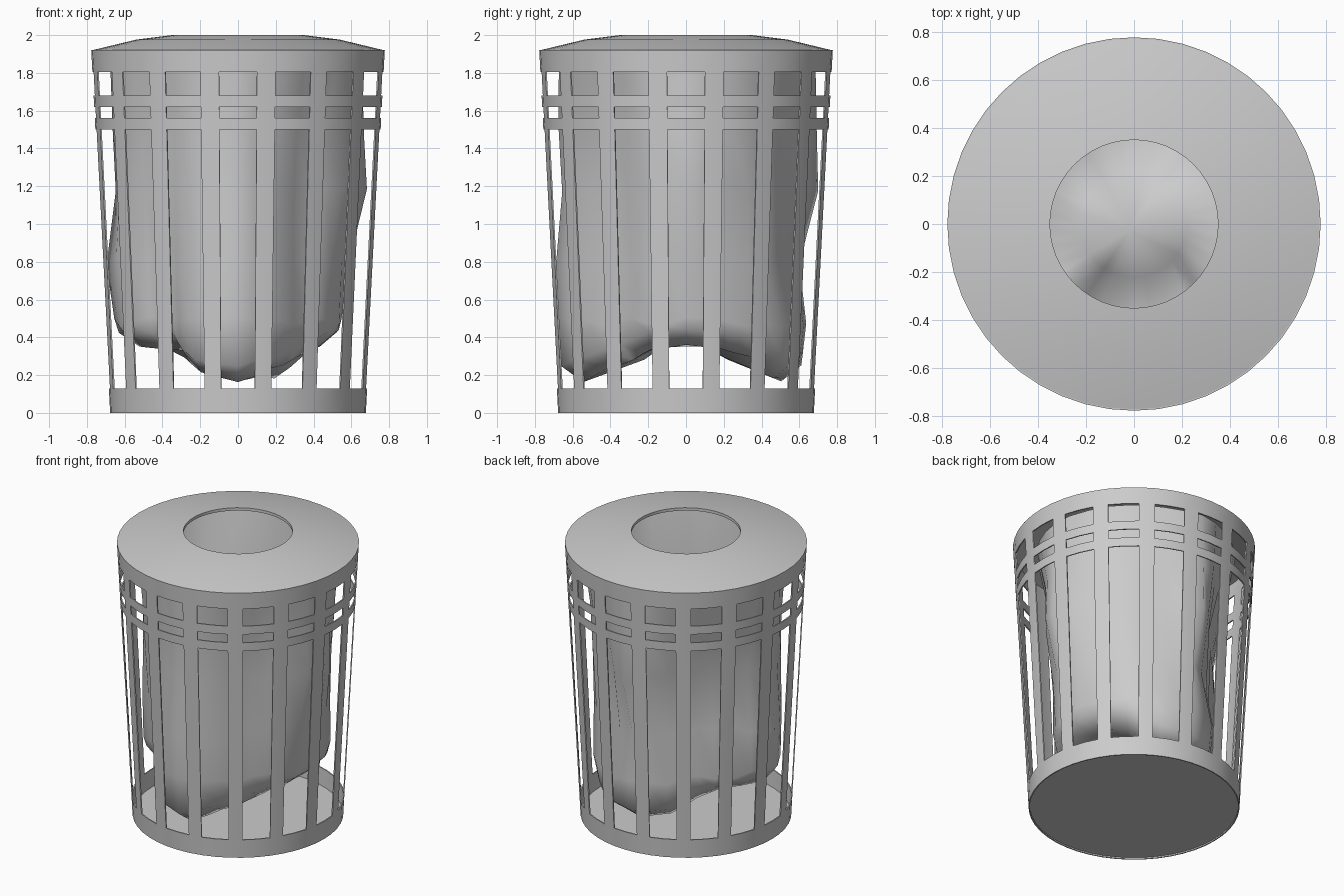
import bpy, bmesh, math, random
from math import sin, cos, tau

if "Cube" in bpy.data.objects:
    bpy.data.objects.remove(bpy.data.objects["Cube"])

random.seed(4)

def make(name, verts, faces, thickness=0.0, angle=35):
    me = bpy.data.meshes.new(name)
    me.from_pydata(verts, [], faces)
    bm = bmesh.new()
    bm.from_mesh(me)
    bmesh.ops.delete(bm, geom=[v for v in bm.verts if not v.link_faces], context='VERTS')
    bmesh.ops.recalc_face_normals(bm, faces=bm.faces[:])
    bm.to_mesh(me)
    bm.free()
    ob = bpy.data.objects.new(name, me)
    bpy.context.collection.objects.link(ob)
    bpy.ops.object.select_all(action='DESELECT')
    ob.select_set(True)
    bpy.context.view_layer.objects.active = ob
    if thickness:
        mod = ob.modifiers.new("thickness", 'SOLIDIFY')
        mod.thickness = thickness
        mod.offset = -1
        bpy.ops.object.modifier_apply(modifier=mod.name)
    bpy.ops.object.shade_smooth_by_angle(angle=math.radians(angle))
    return ob

def ring_faces(rows, n, keep=lambda row, col: True):
    return [(r*n + c, r*n + (c+1) % n, (r+1)*n + (c+1) % n, (r+1)*n + c)
            for r in range(rows - 1) for c in range(n) if keep(r, c)]

def revolve(profile, n, phase=0.0):
    return [(r*cos(tau*c/n + phase), r*sin(tau*c/n + phase), z)
            for r, z in profile for c in range(n)]

# Tapered basket: 16 openings, each two columns wide, separated by slats
N = 48
levels = [0, 0.13, 1.5, 1.56, 1.62, 1.68, 1.805, 1.92]
wall = [(0.677 + 0.1*z/1.92, z) for z in levels]
is_open = lambda row, col: row % 2 == 1 and col % 3 != 2
make("slatted_basket", revolve(wall, N, -tau/N),
     ring_faces(len(wall), N, lambda r, c: not is_open(r, c)), 0.008)

# Floor disc
make("basket_floor", revolve([(0.67, 0.01)], N), [tuple(range(N))])

# Shallow domed lid with a round opening
lid = [(0.772, 1.92), (0.54, 1.976), (0.35, 2.0), (0.35, 1.98), (0.54, 1.96), (0.768, 1.905)]
make("lid", revolve(lid, N), ring_faces(len(lid), N))

# Crumpled liner bag: wall radii for 16 directions, from +x counterclockwise
radii = [
    [.66, .66, .65, .66, .68, .66, .64, .66, .67, .65, .63, .66, .68, .64, .61, .64],
    [.66, .63, .61, .60, .70, .59, .54, .60, .67, .63, .58, .63, .68, .58, .53, .60],
    [.69, .61, .60, .57, .70, .54, .46, .52, .64, .62, .56, .63, .66, .56, .50, .59],
    [.59, .58, .59, .56, .60, .50, .45, .50, .69, .63, .53, .64, .69, .57, .49, .54],
    [.55, .55, .60, .63, .63, .56, .50, .55, .65, .62, .50, .64, .68, .57, .50, .53],
]
heights = [1.86, 1.5, 1.2, 0.8, 0.48]
hem = [.36, .35, .30, .19, .17, .20, .29, .35, .35, .34, .33, .21, .17, .23, .28, .34]
DIRS = len(hem)

def around(values, a):
    t = a/tau*DIRS
    i = int(t)
    return values[i % DIRS]*(1 - (t - i)) + values[(i+1) % DIRS]*(t - i)

M = 32
verts = []
for k, z in enumerate(heights):
    for c in range(M):
        a = tau*c/M
        r = min(around(radii[k], a) + random.uniform(-.008, .008), 0.668 + 0.052*z)
        verts.append((r*cos(a), r*sin(a), z + random.uniform(-.03, .03)*(k > 0)))
# Rounded lobes at the bottom, rising to a ridge in the middle
for scale, lift in [(0.97, 0.08), (0.80, 0.0)]:
    for c in range(M):
        a = tau*c/M
        r = around(radii[-1], a)*scale
        z = around(hem, a) + lift + random.uniform(-.008, .008)
        verts.append((r*cos(a), r*sin(a), z))
for c in range(M):
    a = tau*c/M
    r = 0.22
    verts.append((r*cos(a), r*sin(a), around(hem, a)*0.6 + 0.18))
rows = len(heights) + 3
faces = ring_faces(rows, M)
verts.append((-0.02, -0.03, 0.42))
last = (rows - 1)*M
faces += [(last + c, last + (c+1) % M, len(verts) - 1) for c in range(M)]
make("crumpled_liner_bag", verts, faces, angle=60)
